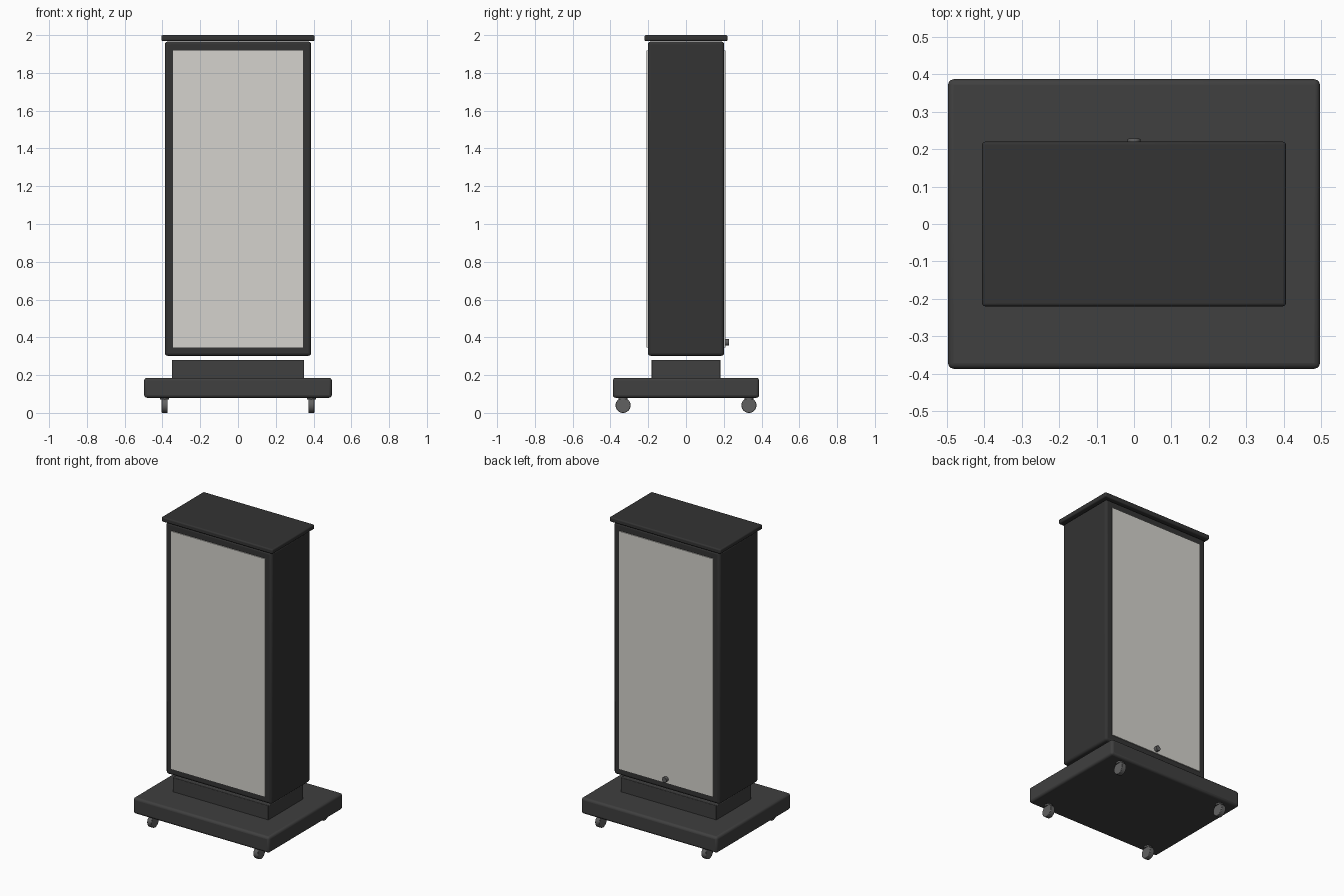
import bpy
from math import radians

if "Cube" in bpy.data.objects:
    bpy.data.objects.remove(bpy.data.objects["Cube"])


def material(name, rgb):
    m = bpy.data.materials.new(name)
    m.diffuse_color = (*rgb, 1)
    m.use_nodes = True
    m.node_tree.nodes["Principled BSDF"].inputs["Base Color"].default_value = m.diffuse_color
    return m


BLACK = material("black_paint", (0.033, 0.033, 0.033))
CHARCOAL = material("charcoal_paint", (0.05, 0.05, 0.05))
METAL = material("grey_metal", (0.12, 0.12, 0.12))
PANEL = material("light_panel", (0.66, 0.65, 0.61))


def finish(obj, name, mat, bevel, segments=3):
    obj.name = name
    obj.data.materials.append(mat)
    if bevel:
        mod = obj.modifiers.new("rounded_edges", 'BEVEL')
        mod.width = bevel
        mod.segments = segments
        mod.limit_method = 'ANGLE'
    bpy.ops.object.shade_smooth_by_angle(angle=radians(35))
    return obj


def box(name, half_x, y0, y1, z0, z1, mat, bevel=0):
    bpy.ops.mesh.primitive_cube_add(size=1, location=(0, (y0 + y1) / 2, (z0 + z1) / 2))
    obj = bpy.context.object
    obj.scale = (2 * half_x, y1 - y0, z1 - z0)
    bpy.ops.object.transform_apply(location=False, rotation=False, scale=True)
    return finish(obj, name, mat, bevel)


def cylinder(name, radius, depth, loc, mat, rot=(0, 0, 0), bevel=0):
    bpy.ops.mesh.primitive_cylinder_add(vertices=32, radius=radius, depth=depth,
                                        location=loc, rotation=rot)
    return finish(bpy.context.object, name, mat, bevel, 2)


# Base, neck, cabinet and cap
box("base", 0.497, -0.387, 0.387, 0.08, 0.186, CHARCOAL, 0.015)
box("neck", 0.35, -0.183, 0.183, 0.18, 0.28, CHARCOAL, 0.004)
box("cabinet", 0.387, -0.202, 0.202, 0.302, 1.966, BLACK, 0.015)
box("top_cap", 0.406, -0.22, 0.22, 1.969, 2.0, BLACK, 0.008)

# Display panels front and back
for name, s in (("front", -1), ("back", 1)):
    ys = sorted((s * 0.195, s * 0.208))
    box(name + "_panel", 0.343, *ys, 0.347, 1.918, PANEL)

# Lock knob on the back
cylinder("lock_knob", 0.017, 0.024, (0, 0.216, 0.373), METAL, (radians(90), 0, 0), 0.002)

# Casters at the four corners
for sx in (-1, 1):
    for sy in (-1, 1):
        x, y = sx * 0.388, sy * 0.333
        cylinder("caster_wheel", 0.04, 0.032, (x, y, 0.04), METAL, (0, radians(90), 0), 0.003)
        cylinder("caster_mount", 0.024, 0.02, (x, y, 0.08), METAL)
